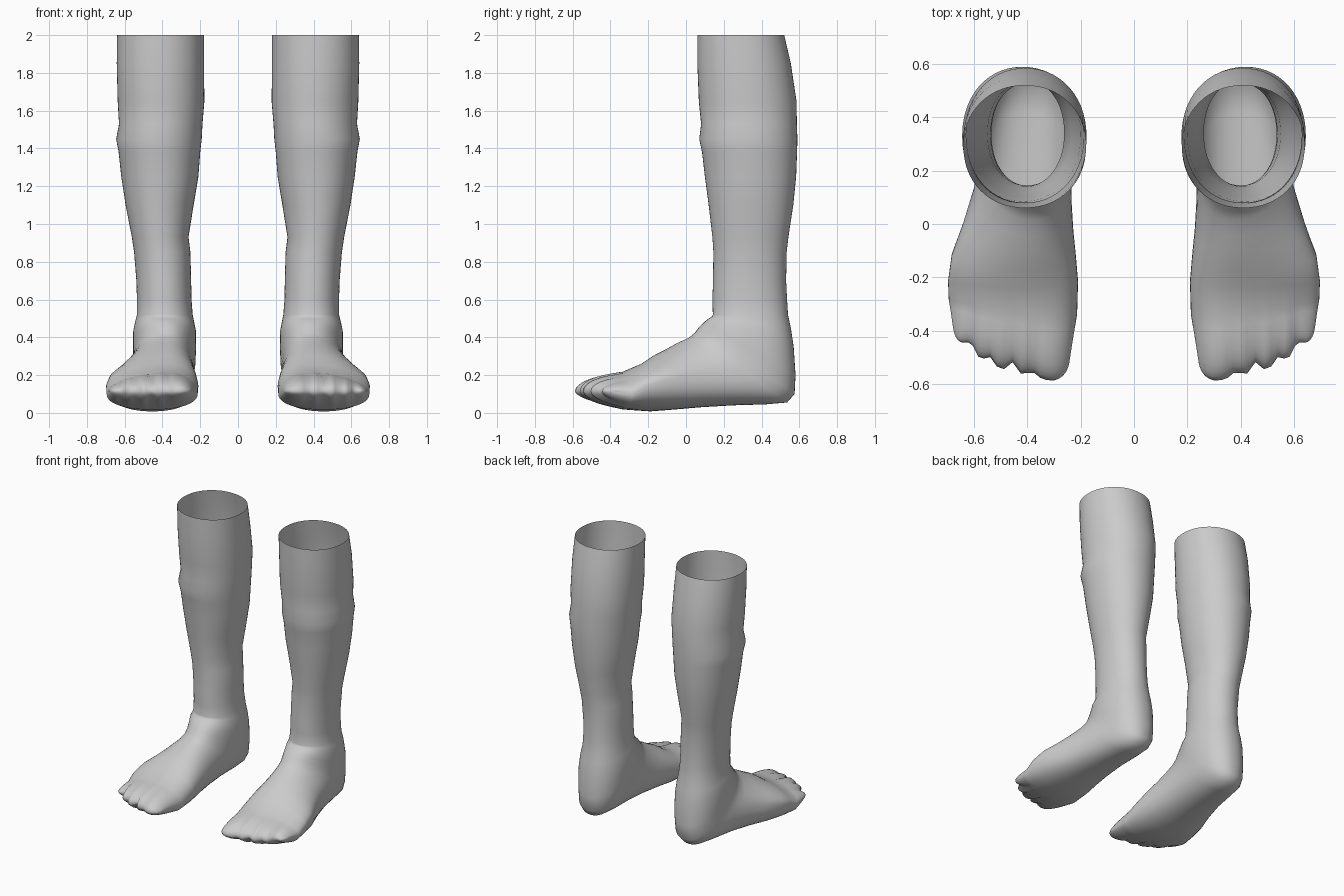
import bpy, bmesh, math

if "Cube" in bpy.data.objects:
    bpy.data.objects.remove(bpy.data.objects["Cube"])

SIDES = 56

skin = bpy.data.materials.new("plain grey")
skin.diffuse_color = (0.6, 0.6, 0.6, 1)
skin.use_nodes = True
skin.node_tree.nodes["Principled BSDF"].inputs["Base Color"].default_value = skin.diffuse_color

# Shin and calf rings: z, inner x, outer x, front y, back y
LEG = [
    (2.00, .180, .640, .060, .520), (1.85, .180, .642, .060, .555),
    (1.65, .178, .637, .068, .585), (1.53, .188, .630, .080, .587),
    (1.45, .192, .645, .070, .590), (1.38, .200, .632, .085, .588),
    (1.25, .210, .618, .100, .583), (1.10, .235, .595, .120, .568),
    (0.93, .262, .562, .140, .542), (0.85, .252, .550, .145, .533),
    (0.70, .248, .538, .143, .530), (0.60, .246, .535, .140, .535),
]
# Ankle and foot rings: top (y, z), sole (y, z), inner x, outer x, outer slope
FOOT = [
    (.142, .52, .540, .52, .240, .535, 0), (.138, .51, .555, .45, .232, .545, 0),
    (.12, .50, .570, .35, .222, .555, 0), (.09, .482, .580, .20, .222, .555, .05),
    (.06, .46, .575, .10, .225, .555, .1), (.03, .435, .535, .055, .230, .565, .2),
    (.0, .412, .420, .045, .232, .580, .25), (-.06, .385, .25, .040, .235, .605, .3),
    (-.12, .352, .08, .030, .228, .645, .38), (-.18, .320, -.06, .018, .218, .685, .42),
    (-.24, .275, -.19, .008, .210, .698, .42),
]
# Toe edges across the foot (0 = inner side, 1 = outer side) and toe tips
EDGES = [0, .33, .50, .665, .83, 1]
TIPS = [-.587, -.562, -.545, -.505, -.445]


def spow(v, e):
    return math.copysign(abs(v) ** e, v)


def oval(t, e=.9):
    return spow(math.cos(t), e), spow(math.sin(t), e)


def toe_at(q):
    """Tip position and roundness of the toe at fraction q across the foot."""
    i = next(i for i in range(5) if q <= EDGES[i + 1] + 1e-6)
    p = (q - EDGES[i]) / (EDGES[i + 1] - EDGES[i])
    w = math.sqrt(max(0, 1 - (2 * p - 1) ** 2))
    a, b = TIPS[i], TIPS[min(i + 1, 4)] if p > .5 else TIPS[max(i - 1, 0)]
    edge = (a + b) / 2 + (.08 if q < .1 or q > .9 else .035)
    return edge + (a - edge) * w, w


def toe_point(t, s):
    """Point on the toes, s running from the ball of the foot to the tips."""
    c, v = oval(t)
    q = (c + 1) / 2
    tip, w = toe_at(q)
    base = -.33 + .05 * q * q
    y = base + (tip - base) * s
    x = .212 + .484 * q + s * (.03 * (1 - q) ** 3 - .015 * q ** 3)
    mid = .10 + .015 * s
    taper = math.sqrt(1 - s ** 4) if s < 1 else 0
    if v > 0:
        h = (.138 - .055 * s) * (1 - .4 * q ** 1.3)
    else:
        h = .085 - .035 * s
    h *= taper * (1 - .28 * s * (1 - w))
    return x, y, mid + v * h


def build_leg(name, side):
    rings = []
    angles = [2 * math.pi * i / SIDES for i in range(SIDES)]
    # Shin and calf
    for z, x0, x1, y0, y1 in LEG:
        ring = []
        for t in angles:
            c, v = oval(t, .95)
            ring.append(((x0 + x1) / 2 + c * (x1 - x0) / 2,
                         (y0 + y1) / 2 - v * (y1 - y0) / 2, z))
        rings.append(ring)
    # Ankle, heel and instep
    for ty, tz, by, bz, x0, x1, slope in FOOT:
        ring = []
        for t in angles:
            c, v = oval(t)
            if v > 0:
                v *= 1 - slope * ((c + 1) / 2) ** 1.5
            ring.append(((x0 + x1) / 2 + c * (x1 - x0) / 2,
                         (ty + by) / 2 + v * (ty - by) / 2,
                         (tz + bz) / 2 + v * (tz - bz) / 2))
        rings.append(ring)
    # Toes
    for s in (.05, .25, .45, .62, .77, .88, .95, .985, 1):
        rings.append([toe_point(t, s) for t in angles])

    bm = bmesh.new()
    loops = [[bm.verts.new((side * x, y, z)) for x, y, z in r] for r in rings]
    for a, b in zip(loops, loops[1:]):
        for i in range(SIDES):
            j = (i + 1) % SIDES
            quad = (a[i], a[j], b[j], b[i])
            bm.faces.new(quad if side < 0 else quad[::-1])
    # Close the toe tips where upper and lower sides meet
    bmesh.ops.remove_doubles(bm, verts=loops[-1], dist=.0005)
    bmesh.ops.recalc_face_normals(bm, faces=bm.faces)
    # Open tube: make sure the calf faces outwards
    bm.faces.ensure_lookup_table()
    f = bm.faces[0]
    centre_x = side * .41
    m = f.calc_center_median()
    if f.normal.x * (m.x - centre_x) + f.normal.y * (m.y - .29) < 0:
        bmesh.ops.reverse_faces(bm, faces=bm.faces)
    me = bpy.data.meshes.new(name)
    bm.to_mesh(me)
    bm.free()
    me.materials.append(skin)
    me.shade_smooth()
    ob = bpy.data.objects.new(name, me)
    bpy.context.collection.objects.link(ob)


build_leg("left_lower_leg", 1)
build_leg("right_lower_leg", -1)
